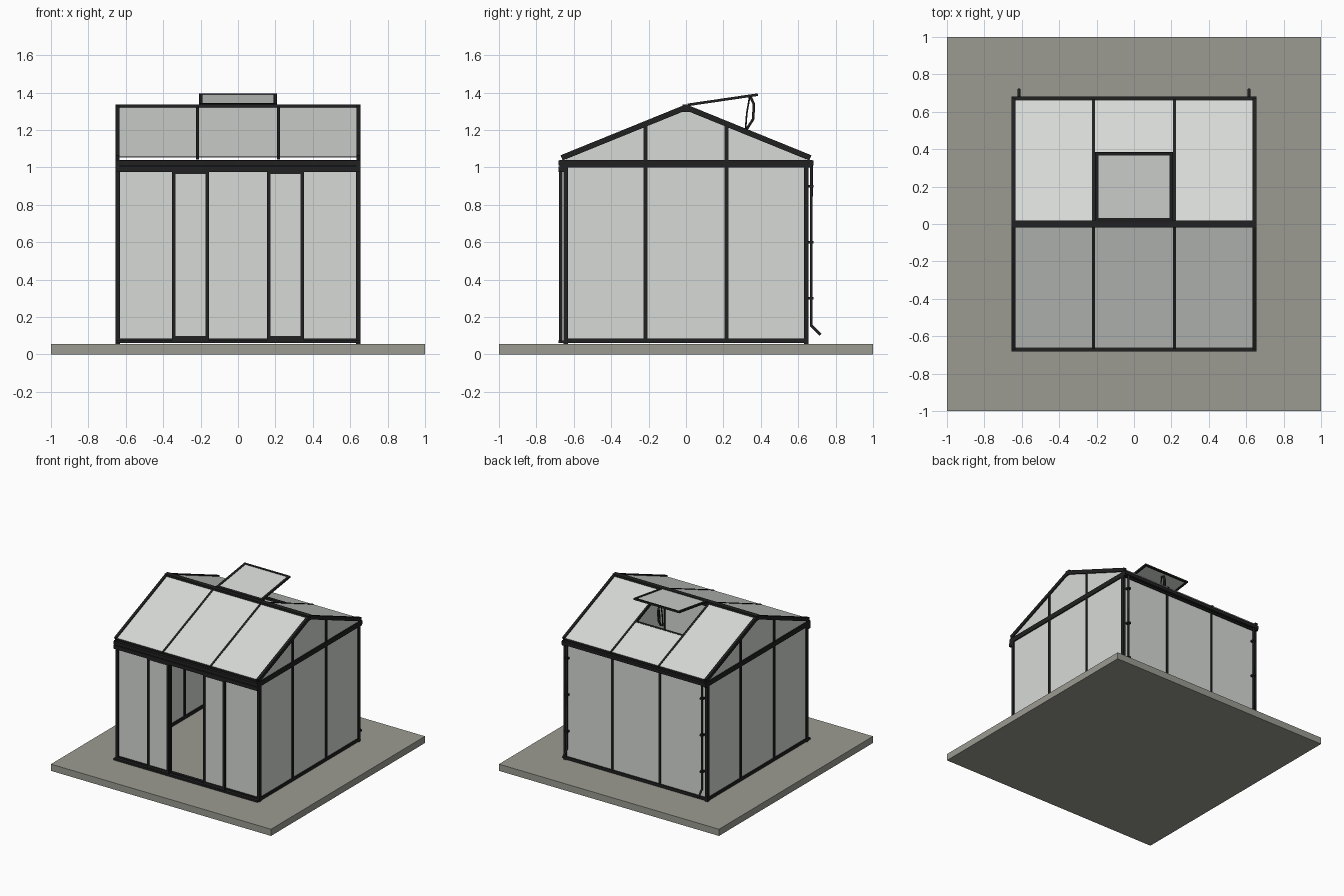
import bpy, bmesh, math
from mathutils import Vector, Matrix

if "Cube" in bpy.data.objects:
    bpy.data.objects.remove(bpy.data.objects["Cube"])

def material(name, rgb):
    m = bpy.data.materials.new(name)
    m.diffuse_color = (*rgb, 1)
    m.use_nodes = True
    m.node_tree.nodes["Principled BSDF"].inputs["Base Color"].default_value = m.diffuse_color
    return m

FRAME = material("black frame", (0.015, 0.015, 0.016))
GLASS = material("pale glass", (0.68, 0.70, 0.68))
STONE = material("grey slab", (0.33, 0.33, 0.29))

def finish(bm, name, mat):
    bmesh.ops.recalc_face_normals(bm, faces=bm.faces)
    me = bpy.data.meshes.new(name)
    bm.to_mesh(me)
    bm.free()
    me.materials.append(mat)
    ob = bpy.data.objects.new(name, me)
    bpy.context.collection.objects.link(ob)
    return ob

def box(name, lo, hi, mat=FRAME):
    lo, hi = Vector(lo), Vector(hi)
    bm = bmesh.new()
    bmesh.ops.create_cube(bm, size=1, matrix=Matrix.Translation((lo + hi) / 2)
                          @ Matrix.Diagonal((*(hi - lo), 1)))
    return finish(bm, name, mat)

def beam(name, a, b, wx, h, mat=FRAME):
    """Box along a line in a y-z plane: wx across x, h thick."""
    a, b = Vector(a), Vector(b)
    d = b - a
    rot = Matrix.Rotation(math.atan2(d.z, d.y), 4, 'X')
    bm = bmesh.new()
    bmesh.ops.create_cube(bm, size=1, matrix=Matrix.Translation((a + b) / 2) @ rot
                          @ Matrix.Diagonal((wx, d.length, h, 1)))
    return finish(bm, name, mat)

def pipe(name, pts, r):
    cu = bpy.data.curves.new(name, 'CURVE')
    cu.dimensions = '3D'
    cu.bevel_depth, cu.bevel_resolution, cu.use_fill_caps = r, 1, True
    sp = cu.splines.new('POLY')
    sp.points.add(len(pts) - 1)
    for p, c in zip(sp.points, pts):
        p.co = (*c, 1)
    cu.materials.append(FRAME)
    ob = bpy.data.objects.new(name, cu)
    bpy.context.collection.objects.link(ob)

W, BASE, SILL, EAVE, RIDGE = 0.655, 0.06, 0.085, 1.04, 1.325

def roof_z(y):
    return RIDGE - abs(y) * (RIDGE - 1.057) / 0.66

box("slab", (-1, -1, 0), (1, 1, 0.055), STONE)

# Corner posts, bottom rails and eave rails
for s in (-1, 1):
    for t in (-1, 1):
        x, y = s * 0.643, t * 0.643
        box("corner_post", (x - .012, y - .012, 0.055), (x + .012, y + .012, EAVE))
    x = s * 0.643
    box("side_bottom_rail", (x - .012, -W, BASE), (x + .012, W, SILL))
    box("side_eave_rail", (x - .012, -0.675, 1.0), (x + .012, 0.675, EAVE))
    box("long_bottom_rail", (-W, x - .012, BASE), (W, x + .012, SILL))
    box("long_eave_rail", (-W, x - .012, 1.0), (W, x + .012, EAVE))
    y = s * 0.67
    box("gutter", (-W, y - .011, 1.01), (W, y + .011, EAVE - .004))

# Side walls and gables
for s in (-1, 1):
    x = s * 0.643
    box("side_glass", (x - .003, -0.64, SILL), (x + .003, 0.64, 1.0), GLASS)
    for y in (-0.217, 0.217):
        box("side_post", (x - .010, y - .010, BASE), (x + .010, y + .010, roof_z(y) - .01))
    bm = bmesh.new()
    tri = bm.faces.new([bm.verts.new((x - .003, y, z)) for y, z in
                        ((-0.64, 1.03), (0.64, 1.03), (0.64, roof_z(0.64) - .01),
                         (0, RIDGE - .01), (-0.64, roof_z(0.64) - .01))])
    ext = bmesh.ops.extrude_face_region(bm, geom=[tri])
    bmesh.ops.translate(bm, vec=(.006, 0, 0),
                        verts=[v for v in ext["geom"] if isinstance(v, bmesh.types.BMVert)])
    finish(bm, "gable_glass", GLASS)

# Back wall
box("back_glass", (-0.64, 0.64, SILL), (0.64, 0.646, 1.0), GLASS)
for x in (-0.217, 0.217):
    box("back_post", (x - .009, 0.633, BASE), (x + .009, 0.653, 1.0))

# Front wall with an open doorway and two slid-back doors
box("door_track", (-W, -0.682, 0.975), (W, -0.645, 1.005))
box("door_sill", (-W, -0.682, BASE), (W, -0.65, 0.075))
for s in (-1, 1):
    def span(name, a, b, y0, y1, z0, z1, mat=FRAME):
        xs = sorted((s * a, s * b))
        box(name, (xs[0], y0, z0), (xs[1], y1, z1), mat)
    span("front_glass", 0.17, 0.64, -0.644, -0.638, SILL, 1.0, GLASS)
    span("doorway_post", 0.155, 0.173, -0.655, -0.633, BASE, 1.0)
    for a in (0.155, 0.335):
        span("door_stile", a, a + .018, -0.678, -0.66, 0.07, 0.98)
    span("door_bottom_rail", 0.155, 0.353, -0.678, -0.66, 0.07, 0.10)
    span("door_top_rail", 0.155, 0.353, -0.678, -0.66, 0.965, 0.98)
    span("door_glass", 0.165, 0.343, -0.672, -0.666, 0.09, 0.97, GLASS)

# Roof panes and rafters, leaving a vent hole in the back middle bay
def pane(x0, x1, y0, y1):
    x = (x0 + x1) / 2
    beam("roof_glass", (x, y0, roof_z(y0)), (x, y1, roof_z(y1)), x1 - x0, .006, GLASS)

for t in (-1, 1):
    for x0, x1 in ((-0.645, -0.217), (-0.217, 0.217), (0.217, 0.645)):
        pane(x0, x1, t * (0.345 if t > 0 and x0 == -0.217 else 0.005), t * 0.662)
    for x, w, h in ((-0.645, .022, .03), (-0.217, .016, .02), (0.217, .016, .02), (0.645, .022, .03)):
        beam("rafter", (x, 0, RIDGE - .004), (x, t * 0.665, roof_z(0.665) - .004), w, h)
box("ridge_beam", (-W, -0.02, 1.297), (W, 0.02, 1.337))
beam("vent_hole_rail", (0, 0.338, roof_z(0.338)), (0, 0.35, roof_z(0.35)), 0.42, .012)

# Open roof vent with its opener arm
def vent_z(y):
    return 1.333 + y * 0.146

beam("vent_glass", (0, 0.02, vent_z(.02)), (0, 0.375, vent_z(.375)), 0.39, .006, GLASS)
for x in (-0.199, 0.199):
    beam("vent_side", (x, 0.01, vent_z(.01)), (x, 0.384, vent_z(.384)), .018, .014)
for y0, y1 in ((0.01, 0.032), (0.368, 0.384)):
    beam("vent_rail", (0, y0, vent_z(y0)), (0, y1, vent_z(y1)), 0.415, .014)
for x in (-0.012, 0.012):
    pipe("opener_arm", [(x, 0.318, 1.20), (x, 0.325, 1.29), (x, 0.34, 1.375)], .005)
pipe("opener_cylinder", [(0, 0.325, 1.205), (0, 0.36, 1.26), (0, 0.362, 1.34), (0, 0.345, 1.378)], .008)

# Rear downpipes with brackets and kicked-out feet
for x in (-0.615, 0.615):
    pipe("downpipe", [(x, 0.67, 1.02), (x, 0.67, 0.155), (x, 0.72, 0.105)], .009)
    for z in (0.3, 0.6, 0.9):
        box("pipe_bracket", (x - .013, 0.65, z - .007), (x + .013, 0.683, z + .007))
